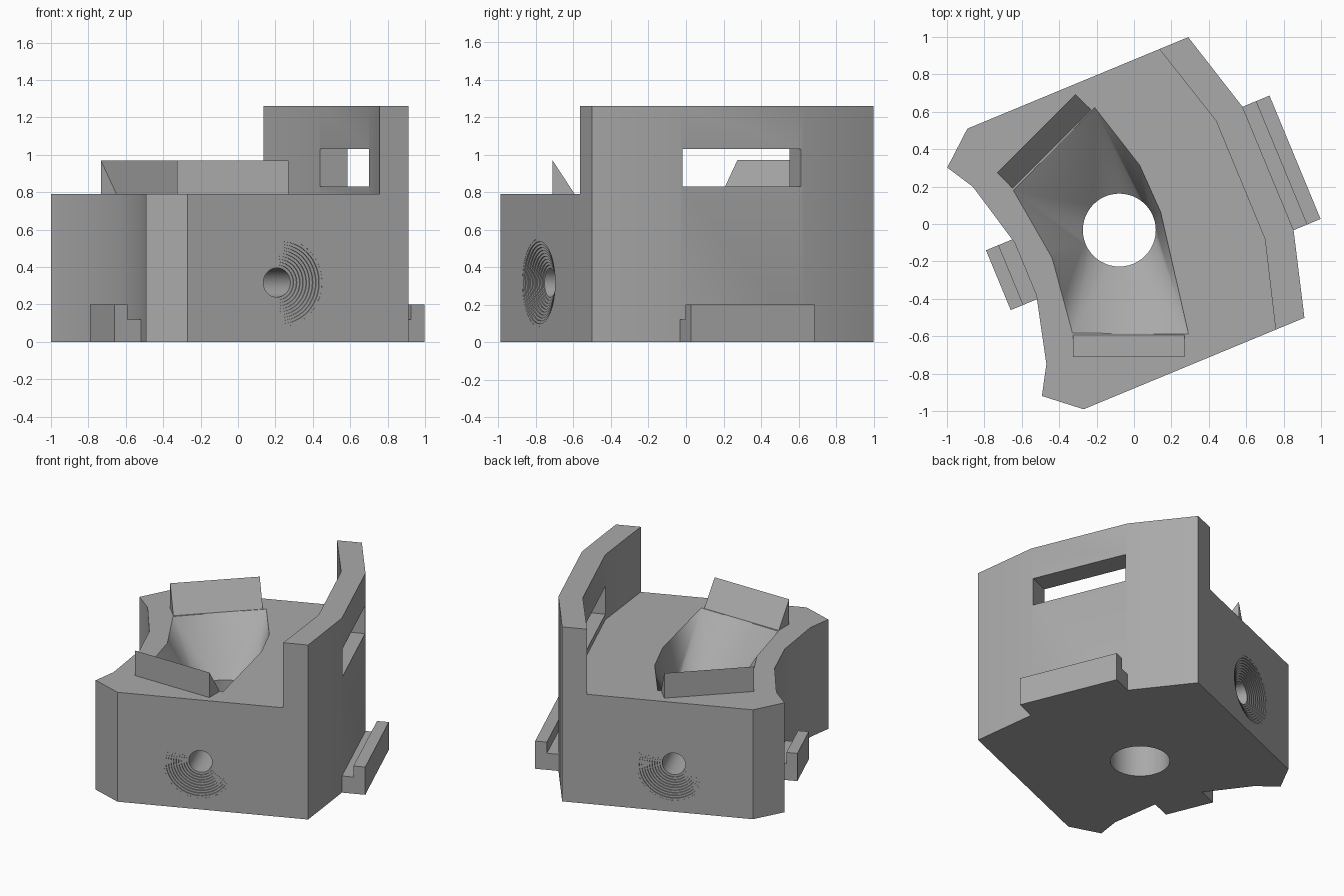
import bpy, bmesh, math
from mathutils import Matrix, Vector

if "Cube" in bpy.data.objects:
    bpy.data.objects.remove(bpy.data.objects["Cube"])

TURN = Matrix.Rotation(math.radians(22.5), 4, 'Z')   # whole model sits turned
AXIS = -0.085                                        # drain centre line

grey = bpy.data.materials.new("plain grey")
grey.use_nodes = True
grey.diffuse_color = (0.40, 0.40, 0.40, 1)
grey.node_tree.nodes["Principled BSDF"].inputs["Base Color"].default_value = grey.diffuse_color


def finish(name, bm, matrix=Matrix()):
    bmesh.ops.transform(bm, matrix=TURN @ matrix, verts=bm.verts)
    bmesh.ops.recalc_face_normals(bm, faces=bm.faces)
    mesh = bpy.data.meshes.new(name)
    bm.to_mesh(mesh)
    bm.free()
    mesh.materials.append(grey)
    ob = bpy.data.objects.new(name, mesh)
    bpy.context.collection.objects.link(ob)
    return ob


def prism(name, outline, z0, z1):
    bm = bmesh.new()
    base = bm.faces.new([bm.verts.new((x, y, z0)) for x, y in outline])
    ext = bmesh.ops.extrude_face_region(bm, geom=[base])
    top = [v for v in ext["geom"] if isinstance(v, bmesh.types.BMVert)]
    bmesh.ops.translate(bm, vec=(0, 0, z1 - z0), verts=top)
    return finish(name, bm)


def hull(name, points, matrix=Matrix()):
    bm = bmesh.new()
    for p in points:
        bm.verts.new(p)
    res = bmesh.ops.convex_hull(bm, input=bm.verts)
    loose = [v for v in bm.verts if not v.link_faces]
    bmesh.ops.delete(bm, geom=loose, context='VERTS')
    return finish(name, bm, matrix)


def circle(r, z, n=48):
    return [(r * math.cos(math.tau * i / n), r * math.sin(math.tau * i / n), z) for i in range(n)]


def lathe(name, profile, matrix):
    bm = bmesh.new()
    rings = [[bm.verts.new(p) for p in circle(r, z)] for r, z in profile]
    for a, b in zip(rings, rings[1:]):
        for i in range(len(a)):
            j = (i + 1) % len(a)
            bm.faces.new((a[i], a[j], b[j], b[i]))
    bm.faces.new(rings[0])
    bm.faces.new(rings[-1])
    return finish(name, bm, matrix)


def mirrored(half):
    return half + [(x, -y) for x, y in reversed(half)]


def cut(target, cutter):
    cutter.hide_render = True
    mod = target.modifiers.new("cut", 'BOOLEAN')
    mod.operation, mod.solver, mod.object = 'DIFFERENCE', 'EXACT', cutter
    bpy.context.view_layer.objects.active = target
    bpy.ops.object.modifier_apply(modifier=mod.name)
    bpy.data.objects.remove(cutter)


# Body block, lowered in front of the tall wall
body = prism("body", mirrored([(0.776, 0.356), (0.65, 0.812), (-0.628, 0.812), (-0.807, 0.661),
                               (-0.72, 0.514), (-0.628, 0.153)]), 0, 1.26)
cut(body, prism("wall_cutter", mirrored([(0.616, 0.342), (0.43, 1.0), (-1.2, 1.0)]), 0.79, 1.5))

# Window slot in the wall
cut(body, prism("window_cutter", mirrored([(0.95, 0.341), (0.5, 0.341)]), 0.83, 1.03))

# Two chutes running down to the drain
rim = [(x + AXIS, y, z) for x, y, z in circle(0.19, 0.47)]
chutes = {
    "front": [(-0.527, -0.412), (0.044, -0.656), (0.156, 0.004), (-0.47, -0.195), (-0.47, 0.03)],
    "back": [(-0.527, 0.412), (0.044, 0.656), (0.148, 0.28), (0.156, 0.004), (-0.47, 0.195), (-0.47, -0.03)],
}
for side, edge in chutes.items():
    cut(body, hull(side + "_chute_cutter", rim + [(x, y, z) for x, y in edge for z in (0.79, 0.85)]))

# Vertical drain
cut(body, lathe("drain_cutter", [(0.195, -0.1), (0.195, 0.6)], Matrix.Translation((AXIS, 0, 0))))

# Stepped round sockets with a bore, on both ends
STEPS = 10
profile = [(0.078, 0.14)]
for i in range(STEPS + 1):
    r = 0.078 + 0.157 * i / STEPS
    z = 0.742 + 0.069 * i / STEPS
    profile += [(profile[-1][0], z), (r, z)] if i else [(r, z)]
profile.append((profile[-1][0], 0.9))
for sign in (-1, 1):
    place = Matrix.Translation((AXIS, 0, 0.317)) @ Matrix.Rotation(-sign * math.pi / 2, 4, 'X')
    cut(body, lathe("socket_cutter", profile, place))

# Deflector wedges behind each chute
for name, sign in (("front_wedge", 1), ("back_wedge", -1)):
    pts = [(x, y, z) for x in (-0.325, 0.27) for y, z in ((-0.712, 0.78), (-0.712, 0.97), (-0.594, 0.79), (-0.594, 0.78))]
    hull(name, [TURN.inverted() @ Vector(p) for p in pts], Matrix.Diagonal((1, sign, 1, 1)))

# Hook rails at the foot of both long sides
for name, inner, step, outer, half in (("wall_rail", 0.765, 0.853, 0.932, 0.357),
                                       ("open_rail", -0.62, -0.712, -0.785, 0.173)):
    bm = bmesh.new()
    section = [(inner, 0), (outer, 0), (outer, 0.2), (step, 0.2), (step, 0.12), (inner, 0.12)]
    face = bm.faces.new([bm.verts.new((x, -half, z)) for x, z in section])
    ext = bmesh.ops.extrude_face_region(bm, geom=[face])
    bmesh.ops.translate(bm, vec=(0, 2 * half, 0),
                        verts=[v for v in ext["geom"] if isinstance(v, bmesh.types.BMVert)])
    finish(name, bm)

# Soft shading on the curved surfaces only
bpy.ops.object.select_all(action='DESELECT')
body.select_set(True)
bpy.context.view_layer.objects.active = body
bpy.ops.object.shade_smooth_by_angle(angle=math.radians(30))
